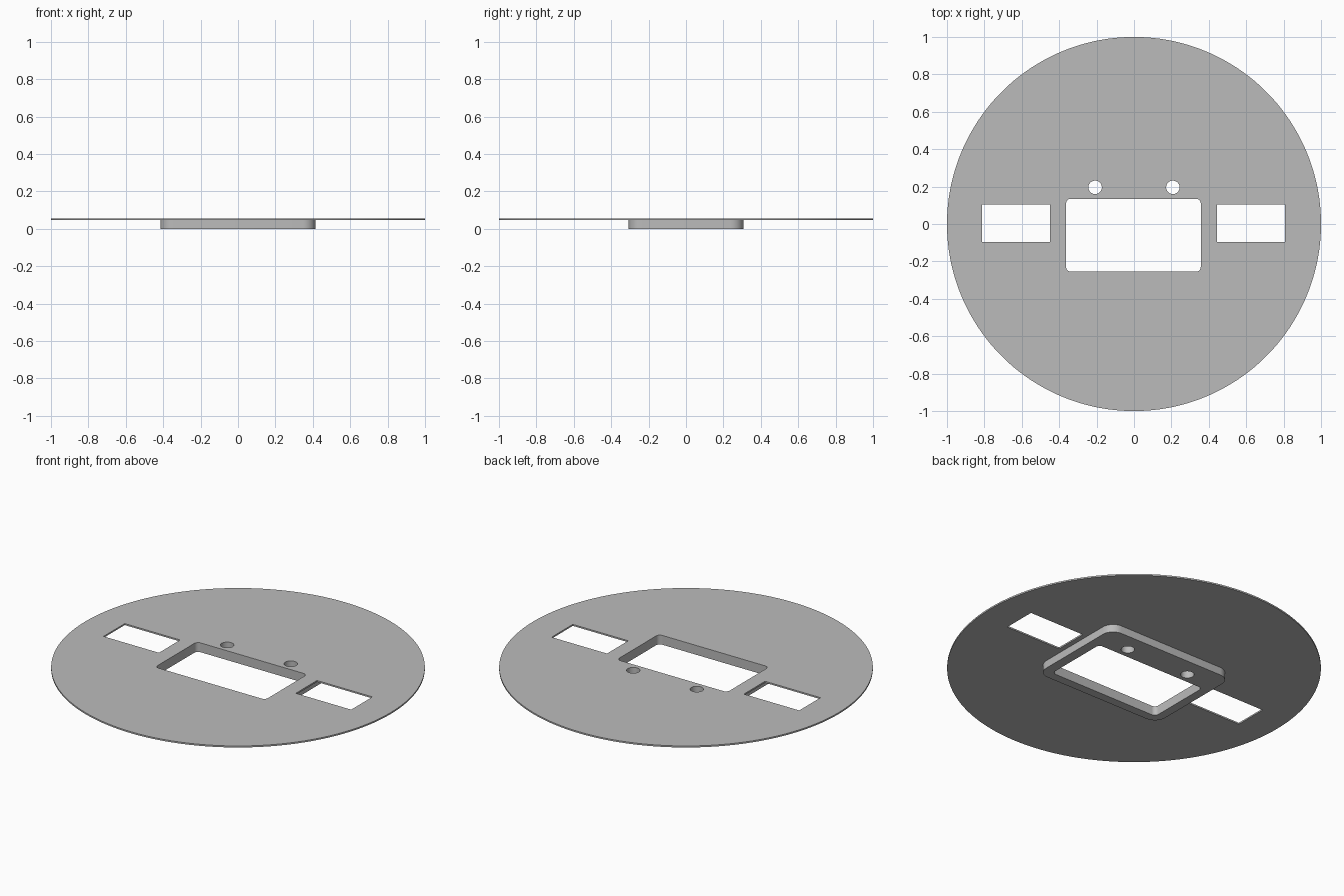
import bpy
import bmesh
from math import cos, sin, pi, radians

if "Cube" in bpy.data.objects:
    bpy.data.objects.remove(bpy.data.objects["Cube"])

# Single grey material
grey = bpy.data.materials.new("plain grey")
grey.use_nodes = True
colour = (0.5, 0.5, 0.5, 1)
grey.diffuse_color = colour
grey.node_tree.nodes["Principled BSDF"].inputs["Base Color"].default_value = colour

TOP = 0.055
PLATE_BOTTOM = 0.046


def circle(cx, cy, r, n):
    return [(cx + r * cos(2 * pi * i / n), cy + r * sin(2 * pi * i / n)) for i in range(n)]


def rectangle(cx, cy, w, h, r=0, steps=8):
    """Rectangle outline, with rounded corners when r is given."""
    pts = []
    for k, (sx, sy) in enumerate([(1, 1), (-1, 1), (-1, -1), (1, -1)]):
        x, y = cx + sx * (w / 2 - r), cy + sy * (h / 2 - r)
        if r == 0:
            pts.append((x, y))
            continue
        for i in range(steps + 1):
            a = pi / 2 * (k + i / steps)
            pts.append((x + r * cos(a), y + r * sin(a)))
    return pts


def prism(name, outline, z0, z1):
    """Extrude a flat outline from z0 up to z1."""
    bm = bmesh.new()
    face = bm.faces.new([bm.verts.new((x, y, z0)) for x, y in outline])
    out = bmesh.ops.extrude_face_region(bm, geom=[face], use_keep_orig=True)
    for v in out["geom"]:
        if isinstance(v, bmesh.types.BMVert):
            v.co.z = z1
    bmesh.ops.recalc_face_normals(bm, faces=bm.faces)
    mesh = bpy.data.meshes.new(name)
    bm.to_mesh(mesh)
    bm.free()
    mesh.materials.append(grey)
    obj = bpy.data.objects.new(name, mesh)
    bpy.context.collection.objects.link(obj)
    return obj


def combine(target, tool, operation):
    """Apply a boolean and discard the tool object."""
    mod = target.modifiers.new(operation.title(), "BOOLEAN")
    mod.operation = operation
    mod.solver = "EXACT"
    mod.object = tool
    bpy.context.view_layer.objects.active = target
    bpy.ops.object.modifier_apply(modifier=mod.name)
    bpy.data.objects.remove(tool)


# Thin round plate with a rounded block beneath it
plate = prism("face_plate", circle(0, 0, 1, 180), PLATE_BOTTOM, TOP)
block = prism("under_block", rectangle(0, 0, 0.83, 0.614, 0.07), 0, 0.05)
combine(plate, block, "UNION")

# Openings: screen window, two side slots, two round holes
openings = [rectangle(-0.003, -0.06, 0.72, 0.39, 0.025)]
for side in (-1, 1):
    openings.append(rectangle(side * 0.628 - 0.003, 0.004, 0.362, 0.198))
    openings.append(circle(side * 0.208, 0.196, 0.036, 40))
for outline in openings:
    cutter = prism("opening_cutter", outline, -0.1, 0.2)
    cutter.hide_render = True
    combine(plate, cutter, "DIFFERENCE")

# Smooth the curved walls, keep the rims sharp
bpy.ops.object.select_all(action="DESELECT")
plate.select_set(True)
bpy.context.view_layer.objects.active = plate
bpy.ops.object.shade_smooth_by_angle(angle=radians(30))
